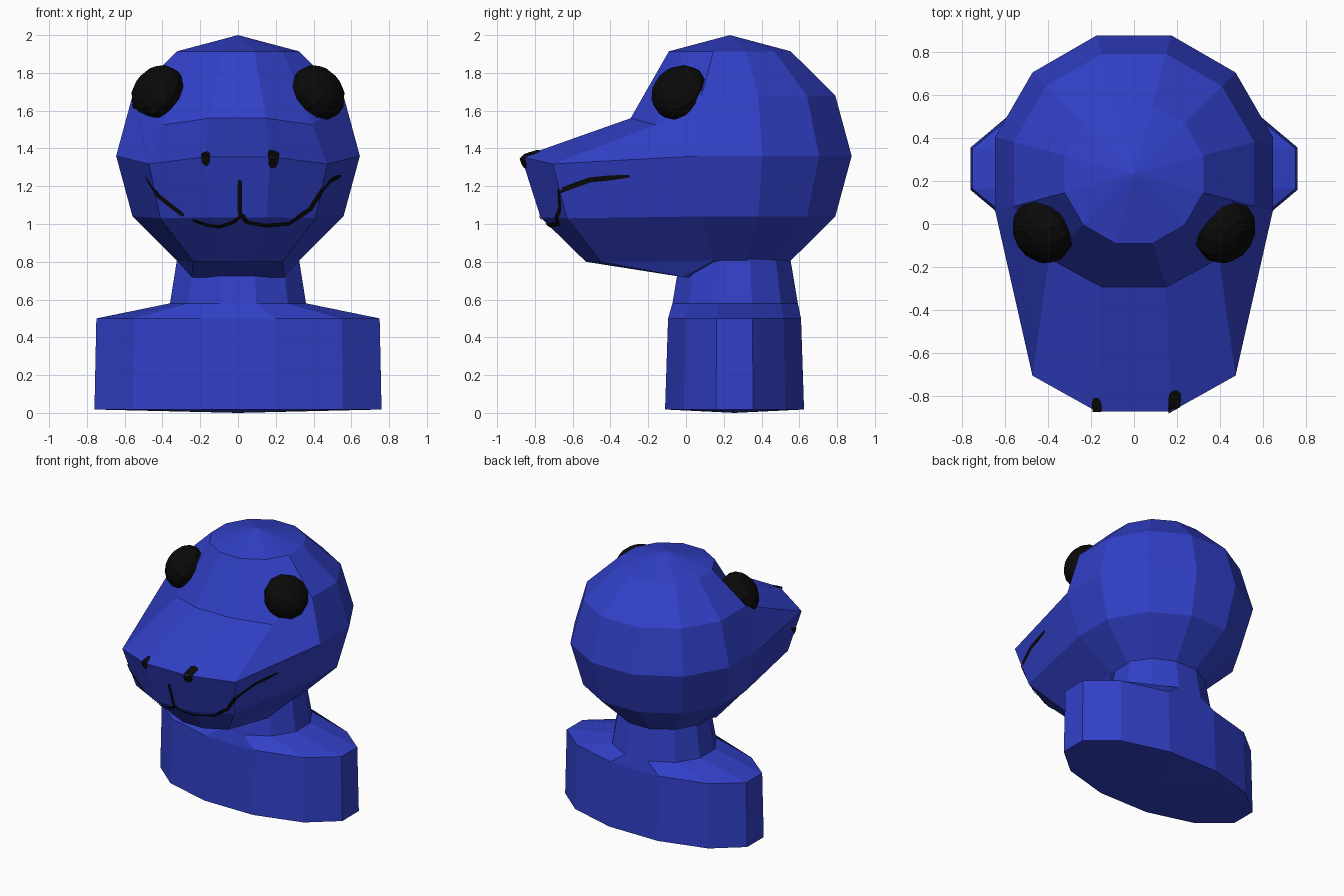
import bpy, bmesh, math
from mathutils import Vector
from mathutils.bvhtree import BVHTree

cube = bpy.data.objects.get("Cube")
if cube:
    bpy.data.objects.remove(cube, do_unlink=True)


def material(name, rgb):
    m = bpy.data.materials.new(name)
    m.use_nodes = True
    m.diffuse_color = (*rgb, 1)
    bsdf = next(n for n in m.node_tree.nodes if n.type == 'BSDF_PRINCIPLED')
    bsdf.inputs["Base Color"].default_value = (*rgb, 1)
    return m


BLUE = material("blue", (0.031, 0.051, 0.57))
BLACK = material("black", (0.003, 0.003, 0.003))
N = 12


def finish(bm, name, mat, fix_normals=True):
    if fix_normals:
        bmesh.ops.recalc_face_normals(bm, faces=bm.faces)
    mesh = bpy.data.meshes.new(name)
    bm.to_mesh(mesh)
    bm.free()
    mesh.materials.append(mat)
    ob = bpy.data.objects.new(name, mesh)
    bpy.context.collection.objects.link(ob)
    return ob


def add_ring(bm, z, rx, ry, cy):
    """Twelve-sided ring with flat sides facing the axes; rx, ry are half widths."""
    s = 1 / math.cos(math.radians(15))
    angles = [math.radians(15 + 30 * k) for k in range(N)]
    return [bm.verts.new((rx * s * math.cos(a), cy + ry * s * math.sin(a), z)) for a in angles]


def bridge(bm, a, b):
    for k in range(N):
        j = (k + 1) % N
        bm.faces.new((a[k], a[j], b[j], b[k]))


def fan(bm, ring, tip):
    for k in range(N):
        bm.faces.new((ring[k], ring[(k + 1) % N], tip))


# Body: broad base, sloping shoulders and neck in one loft
bm = bmesh.new()
profile = [(0.018, 0.76, 0.368, 0.257), (0.50, 0.75, 0.352, 0.257),
           (0.58, 0.36, 0.332, 0.26), (0.80, 0.325, 0.295, 0.26), (0.95, 0.30, 0.27, 0.26)]
rings = [add_ring(bm, *p) for p in profile]
for lo, hi in zip(rings, rings[1:]):
    bridge(bm, lo, hi)
fan(bm, rings[0], bm.verts.new((0, 0.257, 0)))
bm.faces.new(rings[-1])
finish(bm, "body_and_neck", BLUE)

# Head: faceted ball whose lower front is pulled out into a snout
CY, CZ, R, H = 0.232, 1.36, 0.645, 0.64
bm = bmesh.new()
rings = []
for lat in (60, 30, 0, -30, -60):
    a = math.radians(lat)
    r = R * math.cos(a)
    rings.append(add_ring(bm, CZ + H * math.sin(a), r, r, CY))
# inner and outer snout corners for each ring: (x, y, z)
snout = {1: ((0.15, -0.293, 1.56), (0.395, -0.16, 1.525)),
         2: ((0.173, -0.872, 1.355), (0.472, -0.705, 1.318)),
         3: ((0.15, -0.77, 1.035), (0.41, -0.63, 1.03)),
         4: ((0.086, -0.53, 0.80), (0.236, -0.45, 0.80))}
for i, (inner, outer) in snout.items():
    for k, (x, y, z), side in ((9, inner, 1), (8, inner, -1), (10, outer, 1), (7, outer, -1)):
        rings[i][k].co = (side * x, y, z)
for hi, lo in zip(rings, rings[1:]):
    bridge(bm, hi, lo)
fan(bm, rings[0], bm.verts.new((0, CY, CZ + H)))
# underside of the jaw
low = rings[-1]
pole = bm.verts.new((0, CY, CZ - H))
jaw_l = bm.verts.new((0.245, -0.01, 0.718))
jaw_r = bm.verts.new((-0.245, -0.01, 0.718))
bm.faces.new((low[7], low[8], low[9], low[10], jaw_l, jaw_r))
bm.faces.new((low[10], low[11], jaw_l))
bm.faces.new((low[6], low[7], jaw_r))
bm.faces.new((low[11], pole, jaw_l))
bm.faces.new((jaw_l, pole, jaw_r))
bm.faces.new((jaw_r, pole, low[6]))
for k in (11, 0, 1, 2, 3, 4, 5):
    bm.faces.new((low[k], low[(k + 1) % N], pole))
bmesh.ops.recalc_face_normals(bm, faces=bm.faces)
surface = BVHTree.FromBMesh(bm)
finish(bm, "head", BLUE)

# Eyes: slightly flattened balls lying against the head
for side, name in ((1, "left_eye"), (-1, "right_eye")):
    bm = bmesh.new()
    bmesh.ops.create_uvsphere(bm, u_segments=12, v_segments=8, radius=1)
    ob = finish(bm, name, BLACK)
    ob.scale = (0.158, 0.158, 0.122)
    ob.location = (side * 0.425, -0.033, 1.695)
    ob.rotation_euler = Vector((side * 0.70, -0.43, 0.57)).to_track_quat('Z', 'Y').to_euler()


def stroke(name, points, direction, width):
    """Thin painted ribbon projected onto the head along a direction."""
    d = Vector(direction).normalized()
    pts = [Vector(p) for p in points]
    path = []
    for a, b in zip(pts, pts[1:]):
        steps = max(2, int((b - a).length / 0.02))
        path += [a.lerp(b, i / steps) for i in range(steps)]
    path.append(pts[-1])
    hits = []
    for p in path:
        loc, nor, _, _ = surface.ray_cast(p - d * 2, d)
        if loc:
            hits.append((loc + nor * 0.005, nor))
    bm = bmesh.new()
    prev = None
    for i, (loc, nor) in enumerate(hits):
        tangent = hits[min(i + 1, len(hits) - 1)][0] - hits[max(i - 1, 0)][0]
        across = nor.cross(tangent).normalized() * width / 2
        if i in (0, len(hits) - 1):
            across *= 0.5
        pair = bm.verts.new(loc + across), bm.verts.new(loc - across)
        if prev:
            bm.faces.new((prev[0], prev[1], pair[1], pair[0]))
        prev = pair
    finish(bm, name, BLACK, False)


def front(*xz):
    return [(x, 0, z) for x, z in xz]


# Mouth lines
FWD = (0, 1, 0)
stroke("mouth_centre", front((0.01, 1.235), (0.01, 1.04)), FWD, 0.024)
stroke("mouth_left", front((0.01, 1.06), (0.05, 1.01), (0.15, 0.995), (0.27, 1.005),
                           (0.38, 1.08), (0.44, 1.175), (0.49, 1.235), (0.54, 1.255)), FWD, 0.028)
stroke("mouth_right_inner", front((0.01, 1.04), (-0.03, 1.01), (-0.10, 0.988),
                                  (-0.17, 1.0), (-0.24, 1.025)), FWD, 0.026)
stroke("mouth_right_outer", front((-0.285, 1.045), (-0.35, 1.095), (-0.42, 1.15),
                                  (-0.455, 1.2), (-0.485, 1.25)), FWD, 0.026)

# Nostrils wrap over the front lip of the snout
for name, x, w, back in (("left_nostril", 0.185, 0.06, -0.775), ("right_nostril", -0.17, 0.045, -0.815)):
    stroke(name, [(x, -0.862, 1.315), (x, -0.872, 1.355), (x * 1.03, back, 1.385)], (0, 1, -1), w)
